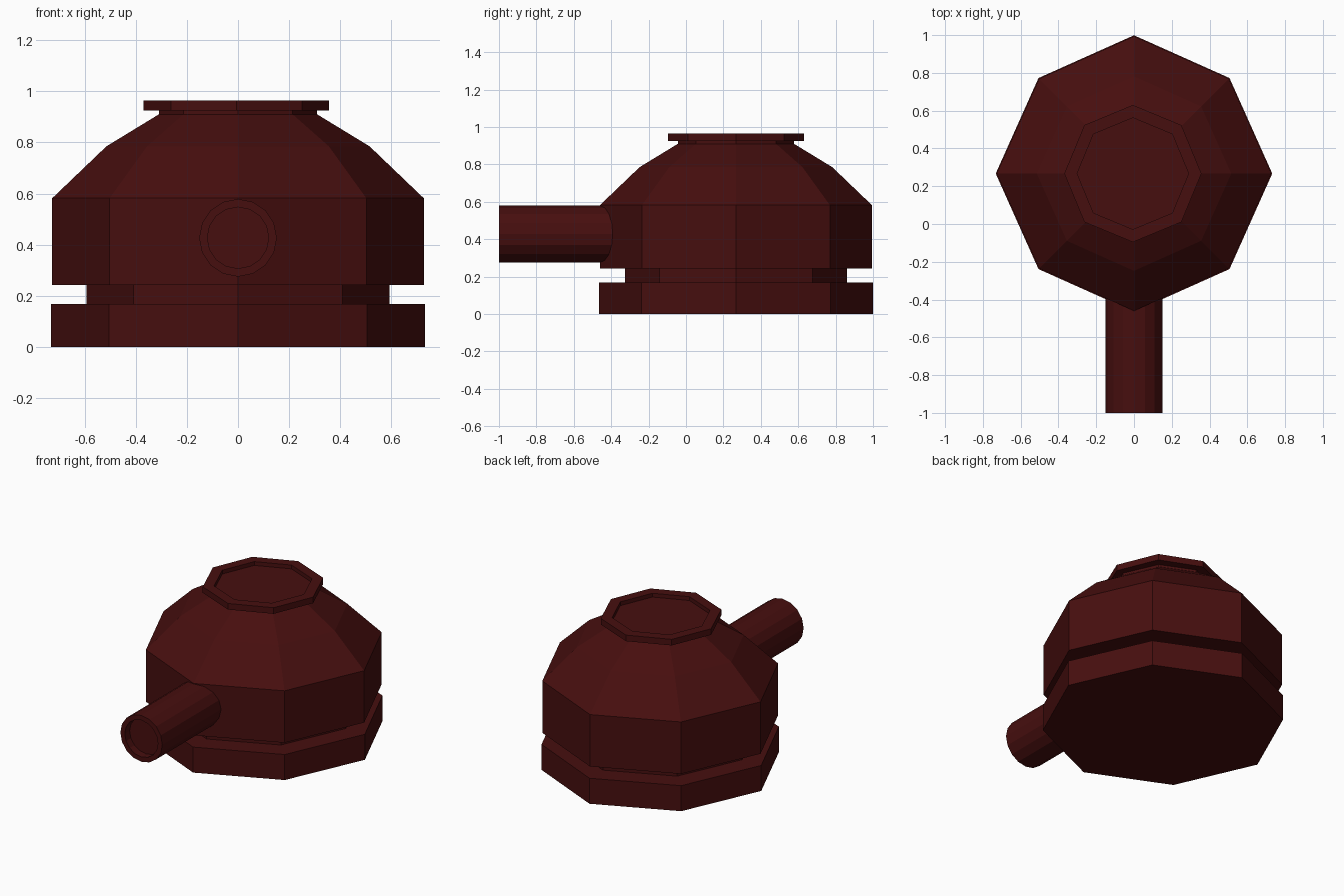
import bpy, bmesh
from math import cos, sin, pi
from mathutils import Matrix

default = bpy.data.objects.get("Cube")
if default:
    bpy.data.objects.remove(default, do_unlink=True)

# Single dark red paint
paint = bpy.data.materials.new("dark_red")
paint.use_nodes = True
COLOUR = (0.062, 0.0045, 0.0045, 1)
paint.diffuse_color = COLOUR
paint.node_tree.nodes["Principled BSDF"].inputs["Base Color"].default_value = COLOUR

AXIS_Y = 0.267


def lathe(name, profile, sides, matrix, diagonal=1.0):
    """Faceted turned solid from (radius, height) points, capped at both ends.
    diagonal scales every second corner."""
    bm = bmesh.new()
    rings = []
    for r, h in profile:
        ring = []
        for i in range(sides):
            a = 2 * pi * i / sides
            k = r * (diagonal if i % 2 else 1)
            ring.append(bm.verts.new((k * cos(a), k * sin(a), h)))
        rings.append(ring)
    for low, high in zip(rings, rings[1:]):
        for i in range(sides):
            j = (i + 1) % sides
            bm.faces.new((low[i], low[j], high[j], high[i]))
    bm.faces.new(rings[0][::-1])
    bm.faces.new(rings[-1])
    bmesh.ops.recalc_face_normals(bm, faces=bm.faces)
    bm.transform(matrix)
    mesh = bpy.data.meshes.new(name)
    bm.to_mesh(mesh)
    bm.free()
    mesh.materials.append(paint)
    obj = bpy.data.objects.new(name, mesh)
    bpy.context.collection.objects.link(obj)
    return obj


upright = Matrix.Translation((0, AXIS_Y, 0))

# Octagonal housing: base slab, groove, wall, two-step dome and neck
lathe("base", [(0.732, 0), (0.732, 0.167)], 8, upright, 0.977)
lathe("groove", [(0.593, 0.16), (0.593, 0.25)], 8, upright, 0.977)
lathe("dome_body", [(0.727, 0.242), (0.727, 0.582), (0.515, 0.785),
                    (0.31, 0.91), (0.31, 0.93)], 8, upright, 0.977)

# Rimmed lid with a shallow recess
lathe("lid", [(0.363, 0.925), (0.363, 0.965), (0.295, 0.965), (0.295, 0.94)],
      8, Matrix.Translation((-0.006, AXIS_Y, 0)))

# Side spout pointing forward, with a recessed mouth
forward = Matrix.Translation((0, 0, 0.427)) @ Matrix.Rotation(pi / 2, 4, 'X')
lathe("spout", [(0.152, 0.2), (0.152, 1.0), (0.12, 1.0), (0.12, 0.95)], 16, forward)
